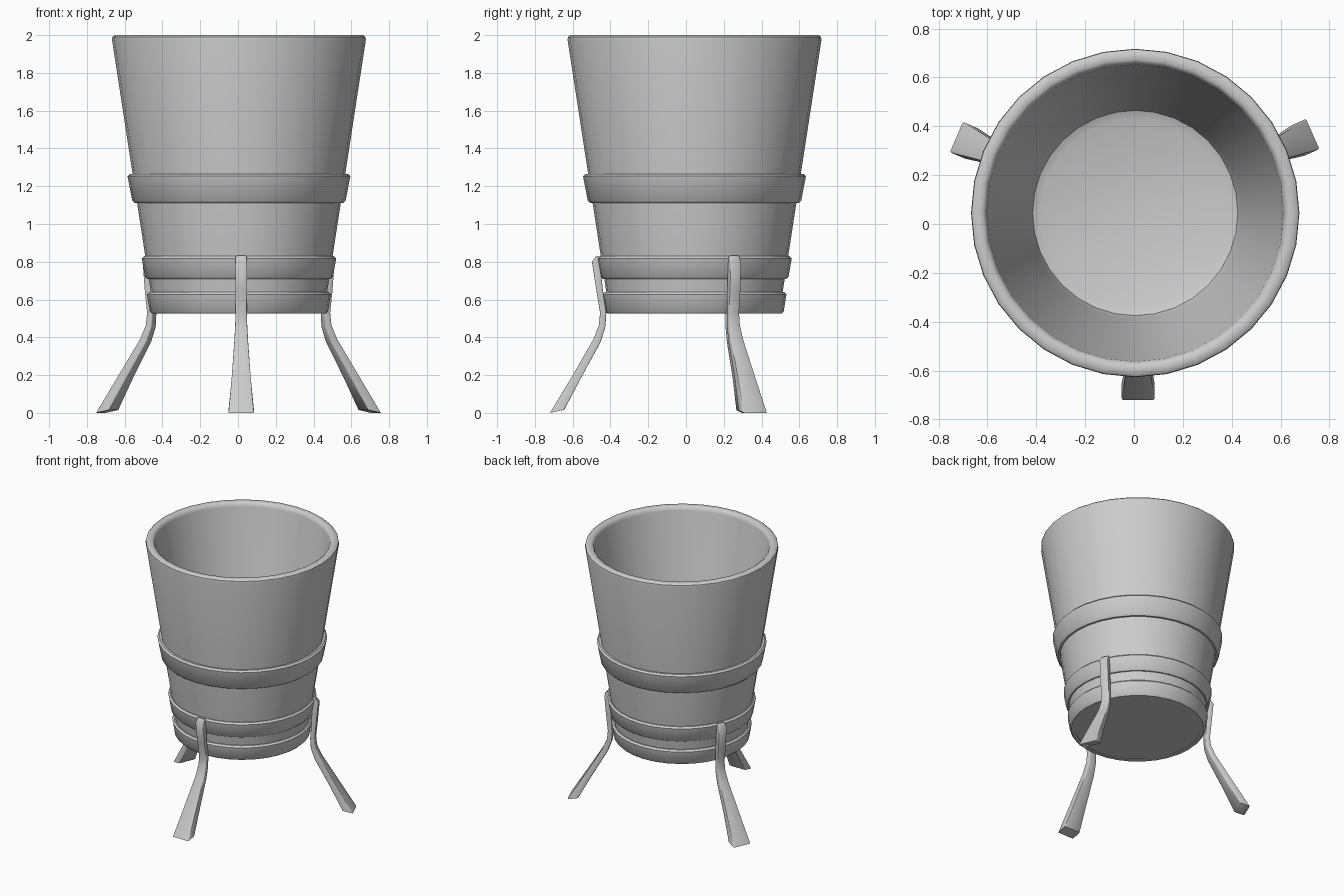
import bpy, bmesh, math
from mathutils import Vector

if "Cube" in bpy.data.objects:
    bpy.data.objects.remove(bpy.data.objects["Cube"])

SEG = 32
CX, CY = 0.005, 0.045


def finish(name, bm, angle=40):
    bmesh.ops.recalc_face_normals(bm, faces=bm.faces[:])
    me = bpy.data.meshes.new(name)
    bm.to_mesh(me)
    bm.free()
    ob = bpy.data.objects.new(name, me)
    bpy.context.collection.objects.link(ob)
    bpy.ops.object.select_all(action='DESELECT')
    ob.select_set(True)
    bpy.context.view_layer.objects.active = ob
    bpy.ops.object.shade_smooth_by_angle(angle=math.radians(angle))
    return ob


def lathe(name, profile, closed):
    """Revolve (radius, z) points; open profiles get caps at both ends."""
    bm = bmesh.new()
    rings = []
    for r, z in profile:
        rings.append([bm.verts.new((CX + r * math.cos(2 * math.pi * i / SEG),
                                    CY + r * math.sin(2 * math.pi * i / SEG), z))
                      for i in range(SEG)])
    pairs = list(zip(rings, rings[1:]))
    if closed:
        pairs.append((rings[-1], rings[0]))
    else:
        bm.faces.new(rings[0])
        bm.faces.new(rings[-1])
    for a, b in pairs:
        for i in range(SEG):
            j = (i + 1) % SEG
            bm.faces.new((a[i], a[j], b[j], b[i]))
    return finish(name, bm)


# Tapered bucket: outer wall, rounded rim, inner wall and floor
lathe("bucket", [(0.45, 0.53), (0.672, 1.975), (0.670, 1.99), (0.658, 2.0),
                 (0.628, 2.0), (0.614, 1.99), (0.608, 1.97),
                 (0.435, 0.66), (0.42, 0.615), (0.385, 0.60)], False)


# Hoops around the bucket, with softened outer edges
def hoop(name, z0, z1, r0, r1):
    e = 0.012
    wall = lambda z: 0.435 + 0.153 * (z - 0.53)
    lathe(name, [(wall(z0), z0), (r0 - e, z0), (r0, z0 + e),
                 (r1, z1 - e), (r1 - e, z1), (wall(z1), z1)], True)


hoop("lower_hoop", 0.525, 0.64, 0.472, 0.487)
hoop("middle_hoop", 0.71, 0.83, 0.498, 0.515)
hoop("upper_hoop", 1.112, 1.265, 0.565, 0.59)

# Leg stations: outer radius, outer z, inner radius, inner z, width, splay weight
LEG = [(0.520, 0.832, 0.500, 0.825, 0.058, 0.0),
       (0.543, 0.800, 0.500, 0.790, 0.062, 0.0),
       (0.520, 0.650, 0.485, 0.650, 0.060, 0.3),
       (0.500, 0.530, 0.467, 0.530, 0.060, 0.6),
       (0.506, 0.465, 0.472, 0.455, 0.064, 0.6),
       (0.535, 0.390, 0.497, 0.375, 0.072, 0.7),
       (0.650, 0.190, 0.603, 0.180, 0.100, 0.9),
       (0.765, 0.000, 0.690, 0.016, 0.135, 1.0)]


# Splayed leg swept along the stations
def leg(name, degrees, splay, shift=0.0):
    a = math.radians(degrees)
    out = Vector((math.cos(a), math.sin(a), 0))
    side = Vector((-math.sin(a), math.cos(a), 0))
    base = Vector((CX + shift, CY, 0))
    up = Vector((0, 0, 1))
    bm = bmesh.new()
    rings = []
    for ro, zo, ri, zi, w, k in LEG:
        d = splay * k
        corners = [(ro, zo, -1), (ro, zo, 1), (ri, zi, 1), (ri, zi, -1)]
        rings.append([bm.verts.new(base + out * (r + d) + side * (s * w / 2) + up * z)
                      for r, z, s in corners])
    for p, q in zip(rings, rings[1:]):
        for i in range(4):
            j = (i + 1) % 4
            bm.faces.new((p[i], p[j], q[j], q[i]))
    bm.faces.new(rings[0])
    bm.faces.new(rings[-1])
    # Soften only the four long edges
    bm.edges.ensure_lookup_table()
    rails = [bm.edges.get((p[i], q[i])) for p, q in zip(rings, rings[1:]) for i in range(4)]
    bmesh.ops.bevel(bm, geom=rails, offset=0.006, segments=2, profile=0.5, affect='EDGES')
    finish(name, bm, 50)


leg("front_leg", -90, 0.0, 0.012)
leg("right_leg", 24, 0.03)
leg("left_leg", 157, 0.03)
